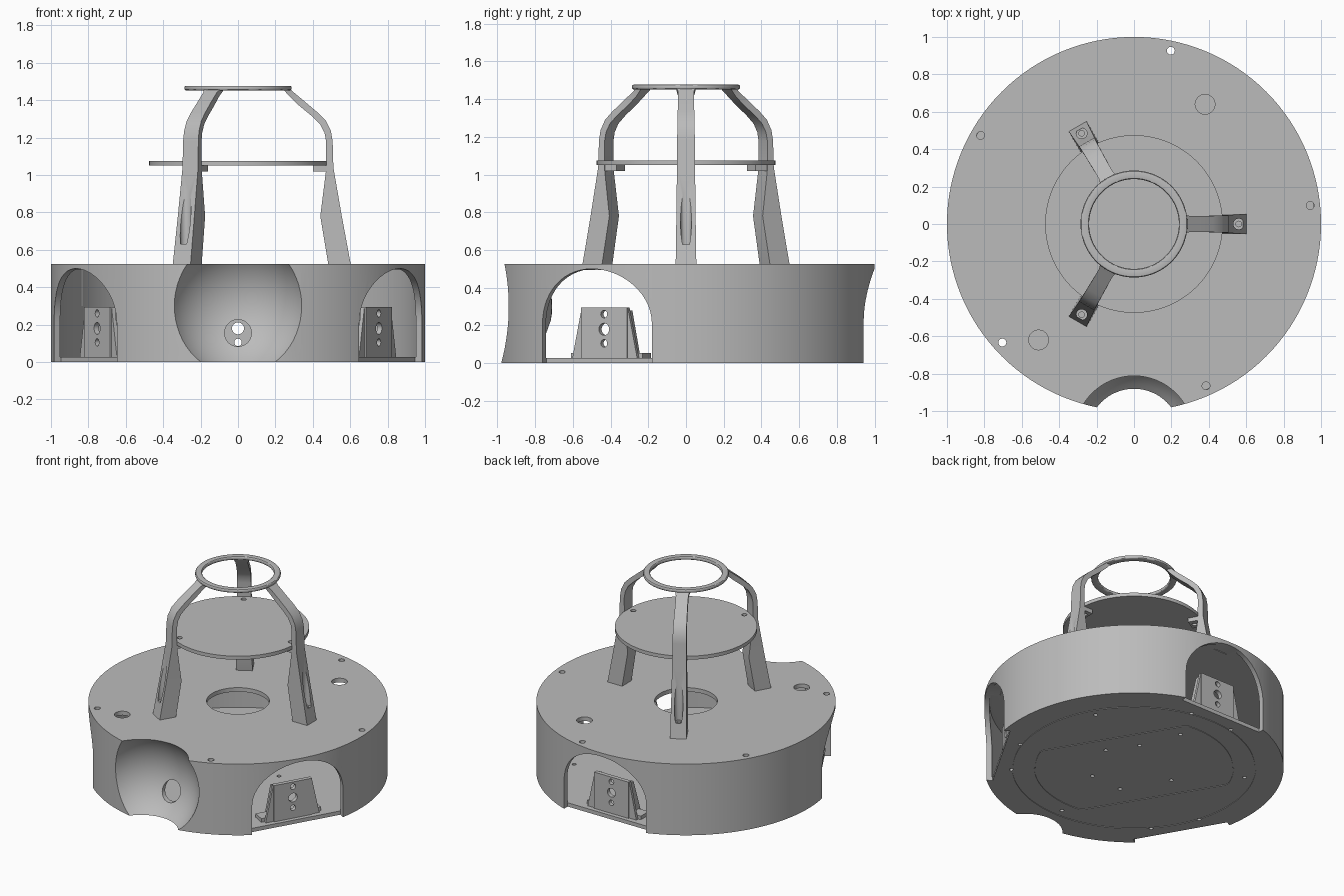
import bpy, bmesh, math
from mathutils import Matrix, Vector

cube = bpy.data.objects.get("Cube")
if cube:
    bpy.data.objects.remove(cube, do_unlink=True)

grey = bpy.data.materials.new("plain_grey")
grey.use_nodes = True
COLOUR = (0.5, 0.5, 0.5, 1)
grey.diffuse_color = COLOUR
grey.node_tree.nodes["Principled BSDF"].inputs["Base Color"].default_value = COLOUR


def polar(radius, degrees):
    a = math.radians(degrees)
    return radius * math.cos(a), radius * math.sin(a)


def circle(radius, cx=0, cy=0, n=24):
    return [(cx + radius * math.cos(2 * math.pi * i / n),
             cy + radius * math.sin(2 * math.pi * i / n)) for i in range(n)]


def finish(name, bm):
    bmesh.ops.recalc_face_normals(bm, faces=bm.faces)
    mesh = bpy.data.meshes.new(name)
    bm.to_mesh(mesh)
    bm.free()
    mesh.materials.append(grey)
    obj = bpy.data.objects.new(name, mesh)
    bpy.context.collection.objects.link(obj)
    return obj


def skin(bm, sections, closed=False):
    """Join equal-length rings of points; cap the ends unless closed."""
    rings = [[bm.verts.new(p) for p in s] for s in sections]
    n = len(rings[0])
    pairs = list(zip(rings, rings[1:])) + ([(rings[-1], rings[0])] if closed else [])
    for a, b in pairs:
        for i in range(n):
            j = (i + 1) % n
            bm.faces.new((a[i], a[j], b[j], b[i]))
    if not closed:
        bm.faces.new(rings[0])
        bm.faces.new(rings[-1])


def add_prism(bm, pts, lo, hi, axis="Z"):
    place = {"Z": lambda a, b, h: (a, b, h),
             "Y": lambda a, b, h: (a, h, b),
             "X": lambda a, b, h: (h, a, b)}[axis]
    skin(bm, [[place(a, b, h) for a, b in pts] for h in (lo, hi)])


def prism(name, pts, lo, hi, axis="Z"):
    bm = bmesh.new()
    add_prism(bm, pts, lo, hi, axis)
    return finish(name, bm)


def band(name, outer, inner, lo, hi):
    bm = bmesh.new()
    skin(bm, [[(x, y, z) for x, y in pts] for pts, z in
              ((outer, lo), (outer, hi), (inner, hi), (inner, lo))], closed=True)
    return finish(name, bm)


def sphere(name, radius, centre):
    bm = bmesh.new()
    bmesh.ops.create_uvsphere(bm, u_segments=64, v_segments=32, radius=radius,
                              matrix=Matrix.Translation(centre))
    return finish(name, bm)


def spin(obj, degrees):
    obj.data.transform(Matrix.Rotation(math.radians(degrees), 4, "Z"))
    return obj


def copy_spun(obj, name, degrees):
    twin = bpy.data.objects.new(name, obj.data.copy())
    bpy.context.collection.objects.link(twin)
    return spin(twin, degrees)


def apply_modifiers(obj):
    bpy.context.view_layer.update()
    graph = bpy.context.evaluated_depsgraph_get()
    mesh = bpy.data.meshes.new_from_object(obj.evaluated_get(graph))
    obj.modifiers.clear()
    obj.data = mesh


def cut(obj, cutter):
    cutter.hide_render = True
    mod = obj.modifiers.new("cut", "BOOLEAN")
    mod.operation, mod.solver, mod.object = "DIFFERENCE", "EXACT", cutter
    apply_modifiers(obj)
    bpy.data.objects.remove(cutter, do_unlink=True)


def cut_holes(obj, holes, lo, hi, axis="Z"):
    bm = bmesh.new()
    for x, y, r in holes:
        add_prism(bm, circle(r, x, y), lo, hi, axis)
    cut(obj, finish("hole_cutter", bm))


# Hollow drum with a spherical scoop in front
THIRDS = (90, 210, 330)
SCOOP = Vector((0, -1.13, 0.3))
drum = prism("drum_body", circle(1, n=128), 0, 0.525)
cavity = prism("cavity_cutter", circle(0.965, n=128), 0.028, 0.495)
cut(cavity, sphere("scoop_outer", 0.42, SCOOP))
cut(drum, cavity)
cut(drum, sphere("scoop_inner", 0.39, SCOOP))

# Arched wheel windows
arch = [(-0.335, -0.1), (0.335, -0.1)]
arch += [(0.335 * math.cos(t), 0.21 + 0.29 * math.sin(t))
         for t in (math.pi * i / 28 for i in range(29))]
for az in THIRDS:
    cut(drum, spin(prism("arch_cutter", arch, 0.9, 1.2, "X"), az))

# Scoop eyelet, top plate holes and floor holes
cut_holes(drum, [(0, 0.155, 0.072)], -0.9, -0.6, "Y")
cut_holes(drum, [(*polar(0.947, 6 + 72 * i), 0.021) for i in range(5)]
          + [(0.38, 0.64, 0.053), (-0.51, -0.62, 0.053)], 0.3, 0.7)
cut(drum, prism("centre_cutter", circle(0.21, n=64), 0.3, 0.7))
floor_holes = [(*polar(0.75, az - 60), 0.014) for az in THIRDS]
floor_holes += [(*polar(0.82, az + d), 0.014) for az in THIRDS for d in (-12, 12)]
floor_holes += [(*polar(0.3, az), 0.014) for az in (11, 57, 174, 248, 298)]
floor_holes.append((*polar(0.54, 85), 0.014))
cut_holes(drum, floor_holes, -0.1, 0.1)


# Fine grooves under the floor: a circle and a flat-sided hatch outline
def hatch(radius, flat):
    return [(x, max(-flat, min(flat, y))) for x, y in circle(radius, n=96)]


cut(drum, band("groove_cutter", circle(0.815, n=96), circle(0.808, n=96), -0.01, 0.004))
cut(drum, spin(band("hatch_cutter", hatch(0.667, 0.42), hatch(0.66, 0.413),
                    -0.01, 0.004), 121))

# Wheel motor brackets
for i, az in enumerate(THIRDS):
    bm = bmesh.new()
    add_prism(bm, [(-0.14, 0.02), (0.14, 0.02), (0.14, 0.295), (-0.14, 0.295)],
              0.84, 0.87, "X")
    plate = finish(f"motor_bracket_{i + 1}", bm)
    cut_holes(plate, [(0, 0.18, 0.032), (0, 0.105, 0.02), (0, 0.26, 0.02)], 0.8, 0.9, "X")
    spin(plate, az)
    bm = bmesh.new()
    for s in (-1, 1):
        add_prism(bm, [(s * 0.138, 0.02), (s * 0.2, 0.02), (s * 0.142, 0.29),
                       (s * 0.138, 0.29)], 0.842, 0.862, "X")
        add_prism(bm, [(0.845, 0.02), (0.845, 0.28), (0.81, 0.28), (0.72, 0.02)],
                  s * 0.115, s * 0.139, "Y")
        add_prism(bm, [(s * 0.14, 0.02), (s * 0.22, 0.02), (s * 0.22, 0.055),
                       (s * 0.14, 0.055)], 0.75, 0.84, "X")
    spin(finish(f"bracket_gussets_{i + 1}", bm), az)

# Legs: outer radius and height, inner radius and height, half width
stations = [
    (0.605, 0.51, 0.485, 0.51, 0.055), (0.555, 0.78, 0.44, 0.78, 0.051),
    (0.51, 1.04, 0.47, 1.02, 0.048), (0.506, 1.18, 0.471, 1.18, 0.047),
    (0.497, 1.235, 0.463, 1.225, 0.046), (0.47, 1.29, 0.44, 1.27, 0.045),
    (0.425, 1.335, 0.395, 1.315, 0.044), (0.36, 1.39, 0.33, 1.368, 0.042),
    (0.30, 1.44, 0.28, 1.415, 0.042), (0.268, 1.468, 0.247, 1.452, 0.052)]
bm = bmesh.new()
skin(bm, [[(ro, -w, zo), (ro, w, zo), (ri, w, zi), (ri, -w, zi)]
          for ro, zo, ri, zi, w in stations])
leg = finish("leg_1", bm)
cut_holes(leg, [(0.56, 0, 0.029)], 0.63, 1.0)
cut_holes(leg, [(0.56, 0, 0.015)], 0.53, 0.66)

# Shelf tabs that carry the disc
tab = prism("shelf_tab_1", [(0.4, -0.045), (0.49, -0.045), (0.49, 0.045), (0.4, 0.045)],
            1.02, 1.05)
cut_holes(tab, [(0.43, 0, 0.016)], 0.9, 1.2)
for i in (1, 2):
    copy_spun(leg, f"leg_{i + 1}", 120 * i)
    copy_spun(tab, f"shelf_tab_{i + 1}", 120 * i)

# Middle disc
disc = prism("middle_disc", circle(0.475, n=96), 1.05, 1.076)
cut_holes(disc, [(*polar(0.43, 120 * i), 0.018) for i in range(3)], 0.9, 1.2)

# Top ring with softened edges
ring = band("top_ring", circle(0.286, n=96), circle(0.24, n=96), 1.452, 1.477)
bevel = ring.modifiers.new("soft_edges", "BEVEL")
bevel.width, bevel.segments, bevel.limit_method = 0.008, 3, "ANGLE"
apply_modifiers(ring)

# Smooth round faces, keep edges sharp
bpy.ops.object.select_all(action="DESELECT")
for obj in bpy.context.scene.objects:
    if obj.type == "MESH":
        obj.select_set(True)
        bpy.context.view_layer.objects.active = obj
bpy.ops.object.shade_smooth_by_angle(angle=math.radians(30))
